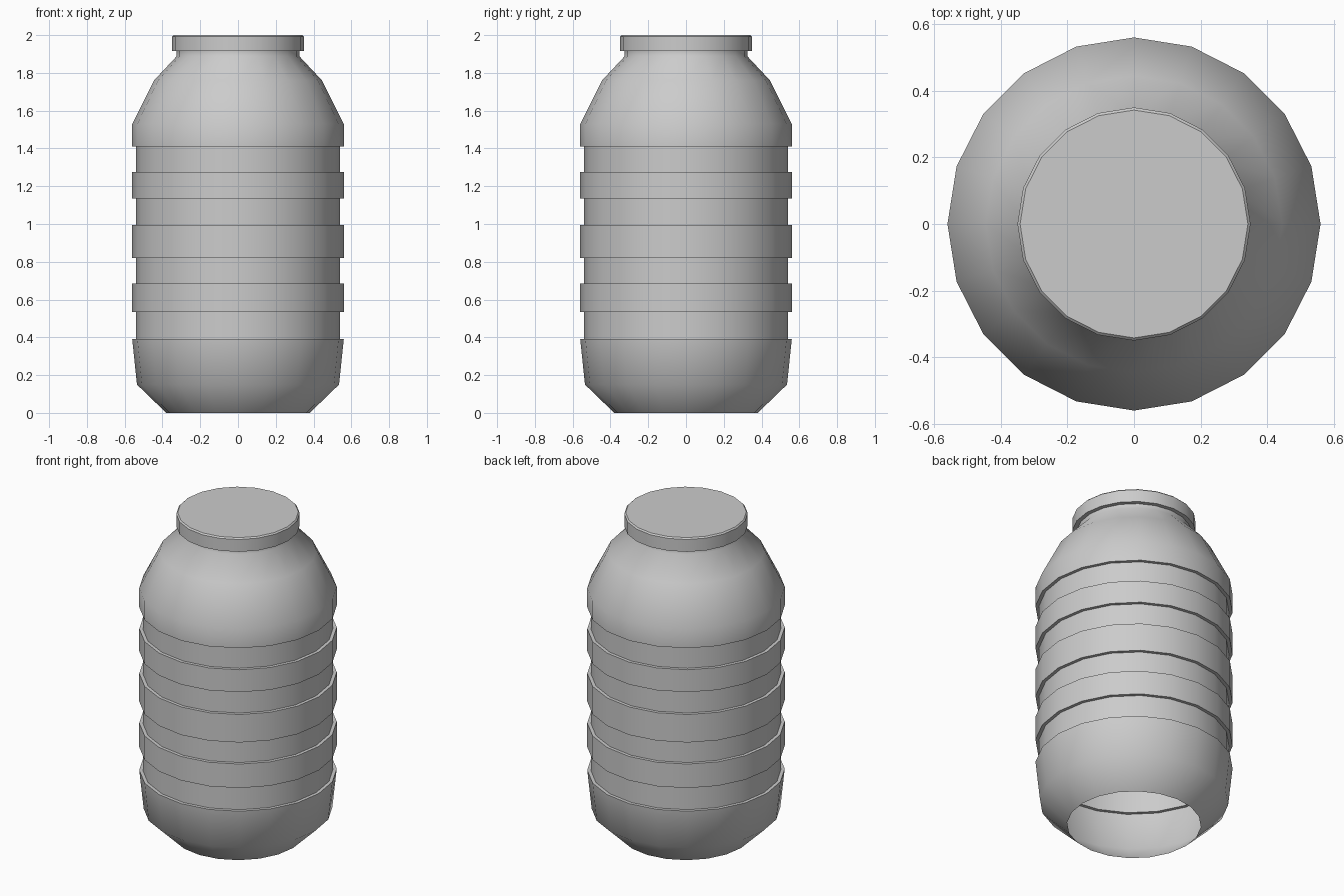
import bpy, bmesh, math

if "Cube" in bpy.data.objects:
    bpy.data.objects.remove(bpy.data.objects["Cube"])

SIDES = 20


def lathe(name, profile, smooth_deg, cap_top=False):
    """Revolve (radius, z) points around the z axis."""
    bm = bmesh.new()
    rings = []
    for r, z in profile:
        rings.append([bm.verts.new((r * math.cos(2 * math.pi * i / SIDES),
                                    r * math.sin(2 * math.pi * i / SIDES), z))
                      for i in range(SIDES)])
    for low, high in zip(rings, rings[1:]):
        for i in range(SIDES):
            j = (i + 1) % SIDES
            bm.faces.new((low[i], low[j], high[j], high[i]))
    if cap_top:
        bm.faces.new(rings[-1])
    mesh = bpy.data.meshes.new(name)
    bm.to_mesh(mesh)
    bm.free()
    obj = bpy.data.objects.new(name, mesh)
    bpy.context.collection.objects.link(obj)
    bpy.ops.object.select_all(action='DESELECT')
    obj.select_set(True)
    bpy.context.view_layer.objects.active = obj
    bpy.ops.object.shade_smooth_by_angle(angle=math.radians(smooth_deg))
    return obj


WIDE, NARROW = 0.56, 0.54

# Jar body: open base, alternating ribs and grooves, rounded shoulder, neck
body = [(0.38, 0.0), (0.535, 0.15), (WIDE, 0.39)]
groove_ranges = [(0.39, 0.535), (0.685, 0.82), (0.995, 1.135), (1.275, 1.41)]
for bottom, top in groove_ranges:
    if bottom > 0.39:
        body.append((WIDE, bottom))
    body += [(NARROW, bottom), (NARROW, top), (WIDE, top)]
body += [(WIDE, 1.53), (0.445, 1.76), (0.325, 1.888), (0.325, 1.915)]
lathe("jar_body", body, 60)

# Lid: thin underside lip, side wall, small chamfer, flat top
lid = [(0.325, 1.915), (0.35, 1.915), (0.35, 1.992), (0.342, 2.0)]
lathe("lid", lid, 30, cap_top=True)
